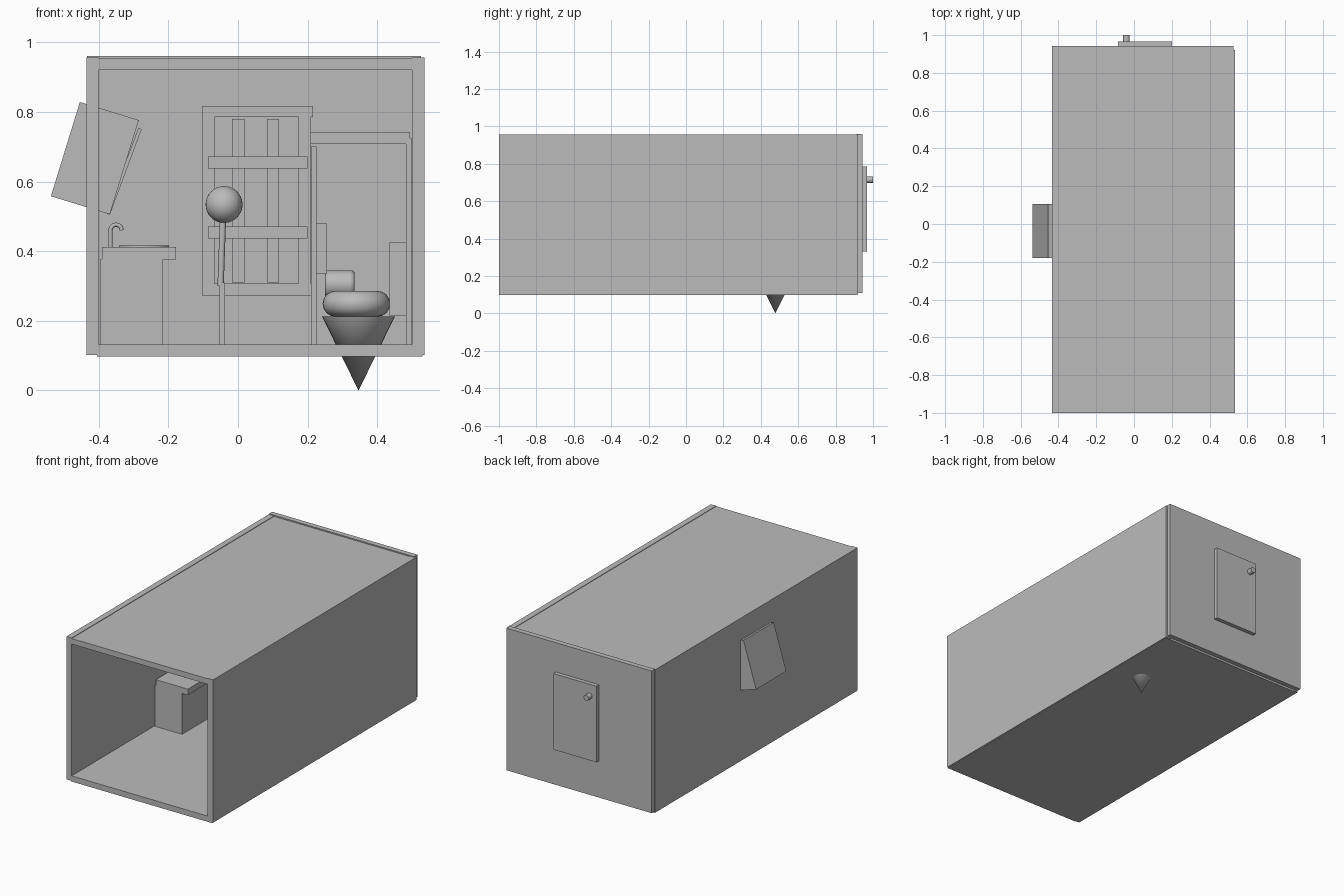
import bpy
import math
from mathutils import Vector

cube = bpy.data.objects.get("Cube")
if cube:
    bpy.data.objects.remove(cube, do_unlink=True)

# One plain grey covers every part
grey = bpy.data.materials.new("plain grey")
grey.use_nodes = True
grey.diffuse_color = (0.5, 0.5, 0.5, 1)
grey.node_tree.nodes["Principled BSDF"].inputs["Base Color"].default_value = (0.5, 0.5, 0.5, 1)


def finish(name, smooth=False):
    ob = bpy.context.object
    ob.name = name
    ob.data.materials.append(grey)
    if smooth:
        bpy.ops.object.shade_smooth_by_angle(angle=math.radians(40))
    return ob


def box(name, x, y, z, tilt=0):
    """Box from its x, y and z ranges, tilted about y in degrees."""
    lo, hi = Vector((x[0], y[0], z[0])), Vector((x[1], y[1], z[1]))
    bpy.ops.mesh.primitive_cube_add(size=1, location=(lo + hi) / 2)
    bpy.context.object.scale = hi - lo
    bpy.ops.object.transform_apply(location=False, rotation=False, scale=True)
    bpy.context.object.rotation_euler.y = math.radians(tilt)
    return finish(name)


def rod(name, start, end, radius, sides=32):
    """Cylinder between two points."""
    a, b = Vector(start), Vector(end)
    bpy.ops.mesh.primitive_cylinder_add(vertices=sides, radius=radius,
                                        depth=(b - a).length, location=(a + b) / 2)
    bpy.context.object.rotation_euler = (b - a).to_track_quat('Z', 'Y').to_euler()
    return finish(name, True)


# Room shell, open at the front
length = (-1, 0.915)
box("right_wall", (-0.435, -0.40), length, (0.102, 0.956))
box("left_wall", (0.50, 0.535), (-1, 0.92), (0.102, 0.956))
box("floor", (-0.405, 0.53), length, (0.098, 0.132))
box("ceiling", (-0.43, 0.53), length, (0.92, 0.953))
box("back_wall", (-0.433, 0.526), (0.912, 0.943), (0.11, 0.96))

# Shutter and peg on the outside of the back wall
box("shutter", (-0.085, 0.2), (0.943, 0.967), (0.33, 0.785))
rod("shutter_peg", (-0.04, 0.96, 0.715), (-0.04, 1.0, 0.715), 0.017)

# Window frame and bars on the inside of the back wall
frame_y, bar_y = (0.875, 0.912), (0.885, 0.912)
box("window_top", (-0.103, 0.215), frame_y, (0.785, 0.817))
box("window_bottom", (-0.103, 0.21), frame_y, (0.273, 0.307))
for name, x in (("right", -0.103), ("left", 0.173)):
    box("window_side_" + name, (x, x + 0.035), frame_y, (0.307, 0.806))
for i, x in enumerate((-0.017, 0.083)):
    box(f"window_upright_{i + 1}", (x, x + 0.035), bar_y, (0.31, 0.78))
for i, z in enumerate((0.437, 0.638)):
    box(f"window_crossbar_{i + 1}", (-0.086, 0.2), (0.865, 0.89), (z, z + 0.034))

# Vanity with counter, basin and tap
box("vanity_body", (-0.395, -0.215), (-0.22, 0.145), (0.13, 0.378))
box("vanity_counter", (-0.39, -0.178), (-0.22, 0.145), (0.376, 0.412))
rod("basin", (-0.27, -0.037, 0.41), (-0.27, -0.037, 0.416), 0.072)

curve = bpy.data.curves.new("tap", 'CURVE')
curve.dimensions = '3D'
curve.bevel_depth = 0.006
curve.bevel_resolution = 3
curve.use_fill_caps = True
arc = [math.pi * (1 - i / 10) for i in range(11)]
path = [(-0.366, 0.41)] + [(-0.35 + 0.016 * math.cos(a), 0.46 + 0.016 * math.sin(a)) for a in arc]
spline = curve.splines.new('POLY')
spline.points.add(len(path) - 1)
for point, (x, z) in zip(spline.points, path):
    point.co = (x, -0.037, z, 1)
tap = bpy.data.objects.new("tap", curve)
bpy.context.collection.objects.link(tap)
bpy.ops.object.select_all(action='DESELECT')
tap.select_set(True)
bpy.context.view_layer.objects.active = tap
bpy.ops.object.convert(target='MESH')
finish("tap", True)

# Tilted mirror cabinet pushed through the wall
box("mirror_cabinet", (-0.4995, -0.3225), (-0.18, 0.105), (0.5255, 0.8085), 17.1)
box("mirror_door", (-0.332, -0.322), (-0.17, 0.095), (0.498, 0.76), 20.4)

# Standing lamp with a round shade
lamp_y = 0.3
box("lamp_post", (-0.053, -0.038), (lamp_y - 0.008, lamp_y + 0.008), (0.13, 0.31))
rod("lamp_stem", (-0.05, lamp_y, 0.3), (-0.043, lamp_y, 0.5), 0.009, 12)
bpy.ops.mesh.primitive_uv_sphere_add(segments=32, ring_count=16, radius=0.053,
                                     location=(-0.04, lamp_y, 0.534))
finish("lamp_globe", True)

# Toilet stall
stall_y = (0.25, 0.75)
box("stall_panel_right", (0.21, 0.225), stall_y, (0.13, 0.70))
box("stall_panel_left", (0.482, 0.498), stall_y, (0.13, 0.725))
box("stall_rail", (0.208, 0.494), (0.25, 0.28), (0.707, 0.742))

# Toilet with a tapered bowl that comes to a point below the floor
bowl_y = 0.478
bpy.ops.mesh.primitive_cone_add(vertices=32, radius1=0, radius2=0.105, depth=0.213,
                                location=(0.346, bowl_y, 0.1065))
finish("toilet_bowl", True)
bpy.ops.mesh.primitive_torus_add(major_segments=32, minor_segments=16, major_radius=0.06,
                                 minor_radius=0.037, location=(0.34, bowl_y, 0.249))
finish("toilet_seat", True)
box("toilet_tank", (0.435, 0.482), (bowl_y - 0.1, bowl_y + 0.1), (0.215, 0.425))

# Paper roll and its holder
box("roll_holder", (0.225, 0.255), (0.6, 0.7), (0.335, 0.48))
roll = rod("paper_roll", (0.25, 0.65, 0.305), (0.335, 0.65, 0.305), 0.04)
bevel = roll.modifiers.new("rounded_rim", 'BEVEL')
bevel.width = 0.01
bevel.segments = 3
